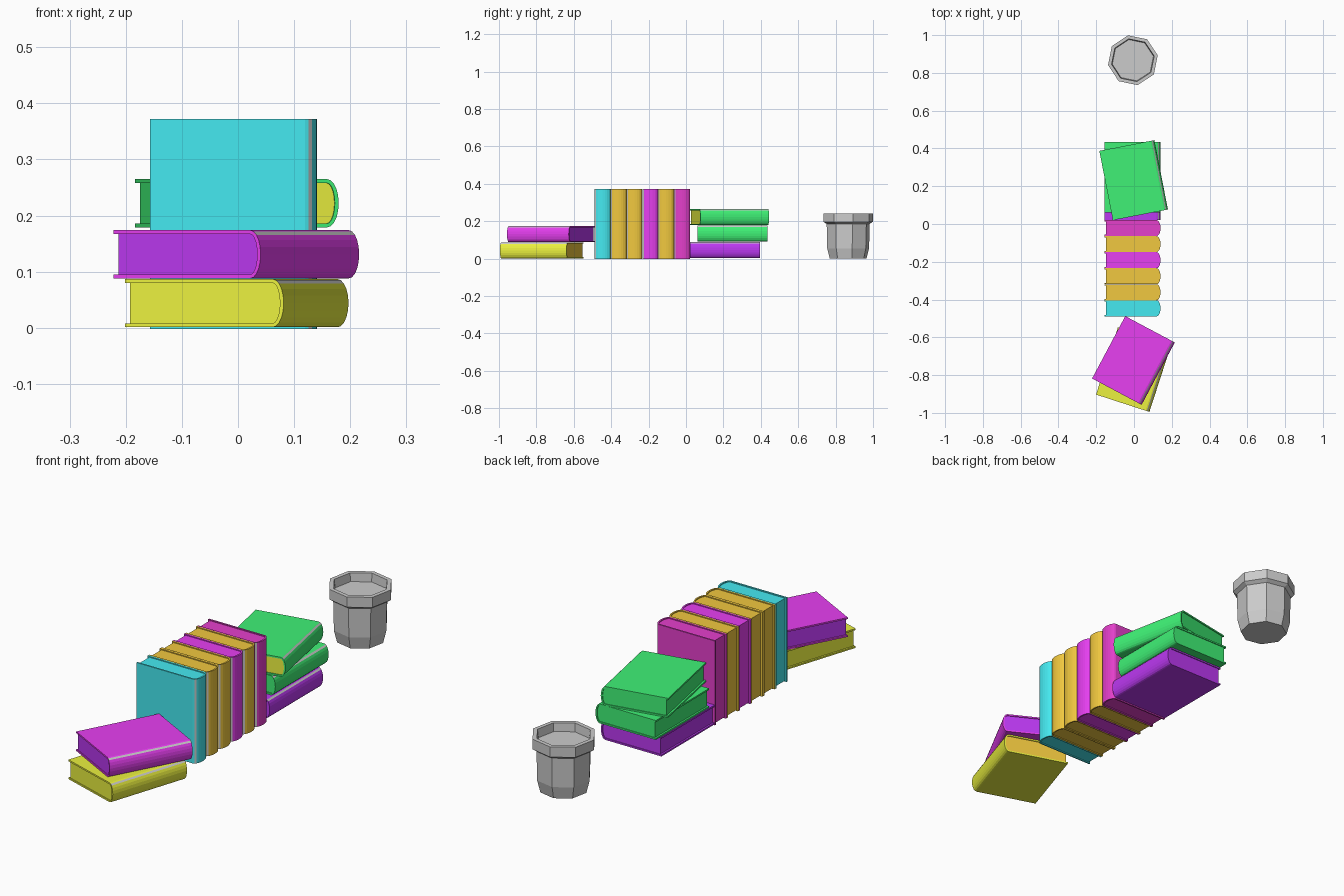
import bpy, bmesh, math

if "Cube" in bpy.data.objects:
    bpy.data.objects.remove(bpy.data.objects["Cube"])

COLOURS = {
    "yellow": (0.83, 0.88, 0.05), "orange": (0.88, 0.58, 0.05),
    "magenta": (0.80, 0.05, 0.88), "purple": (0.50, 0.04, 0.88),
    "green": (0.05, 0.88, 0.18), "cyan": (0.06, 0.82, 0.88),
    "crimson": (0.78, 0.05, 0.60), "grey": (0.7, 0.7, 0.7),
}
MATS = {}
W, H = 0.297, 0.374            # book depth (fore edge to spine) and height
BULGE, COVER, SEG = 0.021, 0.007, 10


def material(name):
    if name not in MATS:
        MATS[name] = bpy.data.materials.new(name)
        MATS[name].diffuse_color = (*COLOURS[name], 1)
    return MATS[name]


def section(t, inset, left):
    """Book cross-section: flat boards on two sides and a rounded spine at +x."""
    x0 = W / 2 - BULGE
    pts = [(left, inset)]
    for i in range(SEG + 1):
        a = -math.pi / 2 + math.pi * i / SEG
        pts.append((x0 + (BULGE - inset) * math.cos(a),
                    t / 2 + (t / 2 - inset) * math.sin(a)))
    return pts + [(left, t - inset)]


def finish(bm, name, mats, loc, rot):
    bmesh.ops.recalc_face_normals(bm, faces=bm.faces)
    mesh = bpy.data.meshes.new(name)
    bm.to_mesh(mesh)
    bm.free()
    for m in mats:
        mesh.materials.append(material(m))
    ob = bpy.data.objects.new(name, mesh)
    bpy.context.collection.objects.link(ob)
    ob.location, ob.rotation_euler = loc, rot
    return ob


def book(name, cover, loc, rot=(0, 0, 0), t=0.086, pages=None, front=None, back=None):
    pages = pages or cover
    # wrap-around cover: outer and inner skins joined at the ends
    bm = bmesh.new()
    rings = [[bm.verts.new((x, y, z)) for x, z in section(t, i, -W / 2)]
             for i, y in ((0, -H / 2), (0, H / 2), (COVER, H / 2), (COVER, -H / 2))]
    for k in range(4):
        a, b = rings[k], rings[(k + 1) % 4]
        for i in range(len(a) - 1):
            f = bm.faces.new((a[i], a[i + 1], b[i + 1], b[i]))
            # pale band on the shoulder of the spine
            f.material_index = 1 if k == 0 and i == SEG - 1 else 0
    for i in (0, -1):
        bm.faces.new([r[i] for r in rings])
    finish(bm, name + "_cover", [cover, "grey"], loc, rot)

    # page block, set back a little from the cover edges
    bm = bmesh.new()
    h = H / 2 - 0.004
    lo, hi = [[bm.verts.new((x, y, z)) for x, z in section(t, COVER, -W / 2 + 0.008)]
              for y in (-h, h)]
    bm.faces.new(lo).material_index = 1
    bm.faces.new(hi).material_index = 2
    for i in range(len(lo)):
        j = (i + 1) % len(lo)
        bm.faces.new((lo[i], lo[j], hi[j], hi[i]))
    finish(bm, name + "_pages", [pages, front or pages, back or pages], loc, rot)


def turn(deg):
    return (0, 0, math.radians(deg))


# upright row of six books
row = ["crimson", "orange", "magenta", "orange", "orange", "cyan"]
for n, colour in enumerate(row):
    book(f"standing_book_{n + 1}", colour, (-0.008, 0.021 - 0.085 * n, H / 2 - 0.002),
         (math.pi / 2, 0, 0), t=0.0848)

# front stack
book("front_lower_book", "yellow", (-0.002, -0.771, 0.001), turn(-18), back="orange")
book("front_upper_book", "magenta", (-0.003, -0.7225, 0.088), turn(-28), pages="purple")

# rear stack
book("rear_lower_book", "purple", (-0.008, 0.209, 0.003))
book("rear_middle_book", "green", (-0.008, 0.248, 0.0915))
book("rear_upper_book", "green", (-0.002, 0.232, 0.179), turn(11), front="yellow")

# octagonal pot: outer wall, thick rim and shallow recessed floor
bm = bmesh.new()
profile = [(0.100, 0.0), (0.114, 0.055), (0.117, 0.185), (0.134, 0.197),
           (0.134, 0.242), (0.115, 0.242), (0.111, 0.205)]
rings = [[bm.verts.new((r * math.cos(k * math.pi / 4), r * math.sin(k * math.pi / 4), z))
          for k in range(8)] for r, z in profile]
for a, b in zip(rings, rings[1:]):
    for k in range(8):
        j = (k + 1) % 8
        bm.faces.new((a[k], a[j], b[j], b[k]))
bm.faces.new(rings[0])
bm.faces.new(rings[-1])
finish(bm, "pot", [], (-0.006, 0.867, 0), turn(11))

for m in bpy.data.materials:
    if m.users and not m.is_grease_pencil:
        m.use_nodes = True
        m.node_tree.nodes["Principled BSDF"].inputs["Base Color"].default_value = m.diffuse_color
